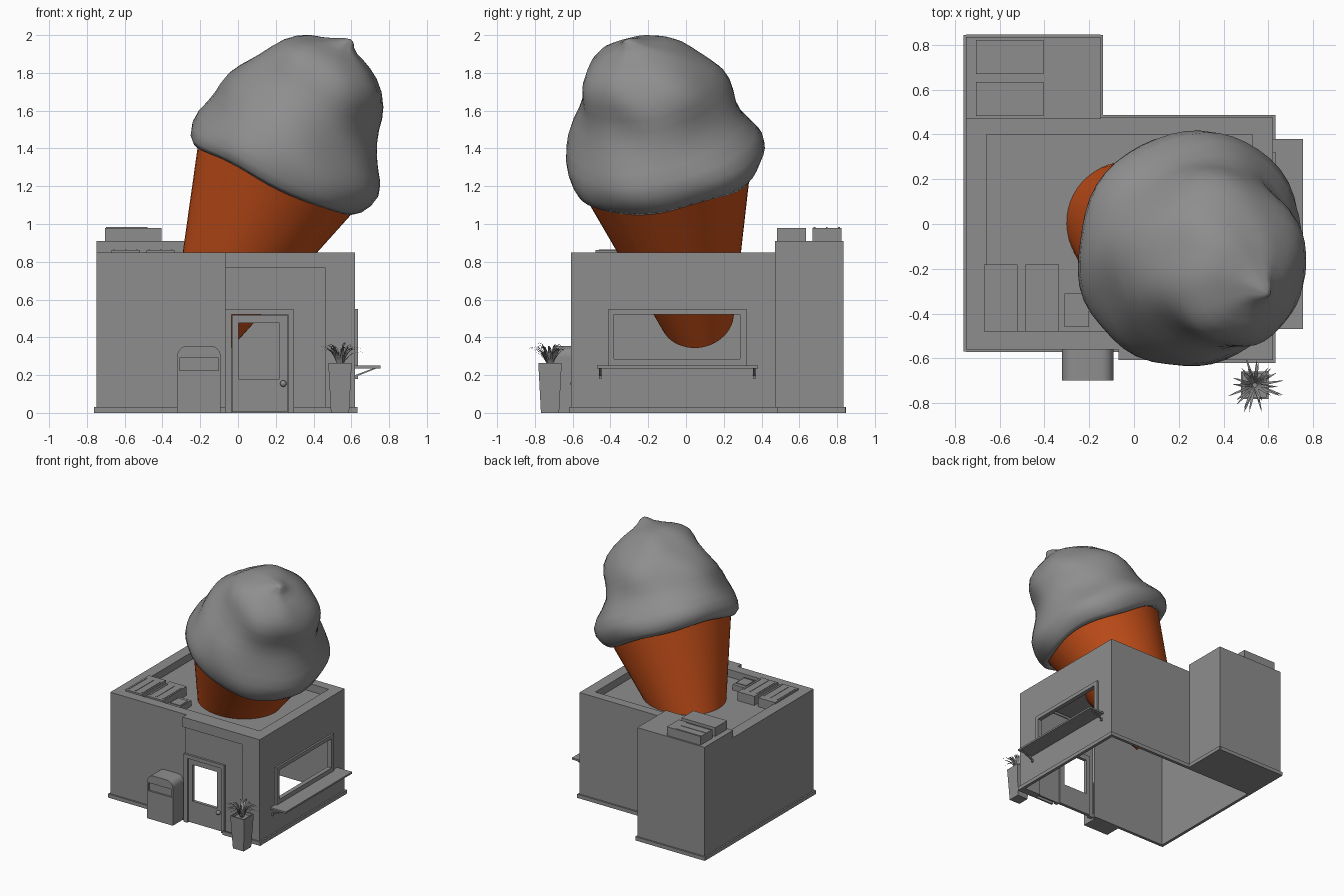
import bpy, bmesh, math, random
from mathutils import Vector

if "Cube" in bpy.data.objects:
    bpy.data.objects.remove(bpy.data.objects["Cube"])

random.seed(4)


def material(name, rgb):
    m = bpy.data.materials.new(name)
    m.diffuse_color = (*rgb, 1)
    m.use_nodes = True
    m.node_tree.nodes["Principled BSDF"].inputs["Base Color"].default_value = m.diffuse_color
    return m


GREY = material("dark_grey", (.27, .27, .27))
ORANGE = material("wafer_orange", (.57, .08, .01))


def finish(name, bm, smooth=0, mat=GREY):
    bmesh.ops.recalc_face_normals(bm, faces=bm.faces)
    me = bpy.data.meshes.new(name)
    bm.to_mesh(me)
    bm.free()
    me.materials.append(mat)
    ob = bpy.data.objects.new(name, me)
    bpy.context.collection.objects.link(ob)
    if smooth:
        bpy.context.view_layer.objects.active = ob
        ob.select_set(True)
        bpy.ops.object.shade_smooth_by_angle(angle=math.radians(smooth))
        ob.select_set(False)
    return ob


def boxes(name, *specs):
    """One object from boxes given as x0, x1, y0, y1, z0, z1."""
    bm = bmesh.new()
    for x0, x1, y0, y1, z0, z1 in specs:
        for v in bmesh.ops.create_cube(bm, size=1)["verts"]:
            v.co = ((x0 + x1) / 2 + v.co.x * (x1 - x0),
                    (y0 + y1) / 2 + v.co.y * (y1 - y0),
                    (z0 + z1) / 2 + v.co.z * (z1 - z0))
    return finish(name, bm)


def ring(a0, a1, b0, b1, ia0, ia1, ib0, ib1):
    """Rectangles around an opening, in any plane."""
    r = [(a0, ia0, b0, b1), (ia1, a1, b0, b1), (ia0, ia1, ib1, b1)]
    return r + ([(ia0, ia1, b0, ib0)] if ib0 > b0 else [])


def in_xz(rects, y0, y1):
    return [(a, b, y0, y1, c, d) for a, b, c, d in rects]


def in_yz(rects, x0, x1):
    return [(x0, x1, a, b, c, d) for a, b, c, d in rects]


def in_xy(rects, z0, z1):
    return [(a, b, c, d, z0, z1) for a, b, c, d in rects]


def prism(name, profile, plane_y, depth, smooth=0):
    """Extrude an x-z profile along y."""
    bm = bmesh.new()
    f = bm.faces.new([bm.verts.new((x, plane_y, z)) for x, z in profile])
    for v in bmesh.ops.extrude_face_region(bm, geom=[f])["geom"]:
        if isinstance(v, bmesh.types.BMVert):
            v.co.y += depth
    return finish(name, bm, smooth)


def loft(name, rings, smooth=0, mat=GREY):
    bm = bmesh.new()
    vs = [[bm.verts.new(p) for p in r] for r in rings]
    n = len(vs[0])
    for a, b in zip(vs, vs[1:]):
        for i in range(n):
            bm.faces.new((a[i], a[(i + 1) % n], b[(i + 1) % n], b[i]))
    bm.faces.new(vs[0])
    bm.faces.new(vs[-1])
    return finish(name, bm, smooth, mat)


# Thin hollow walls with door and window openings, open underneath
W = 0.012
boxes("side_and_back_walls", (-.75, -.75 + W, -.56, .475, 0, .85),
      (-.75, .62, .475 - W, .475, 0, .85),
      *in_yz(ring(-.608, .475, 0, .85, -.38, .285, .285, .52), .62 - W, .62))
boxes("front_wall", (-.75, -.07, -.56, -.56 + W, 0, .85),
      *in_xz(ring(-.07, .46, 0, .77, -.035, .265, 0, .52), -.58, -.58 + W))
boxes("corner_surround", (-.07, .62, -.608, -.56, .77, .85),
      (.46, .62, -.608, -.56, 0, .77))
boxes("parapet", *in_xy(ring(-.75, .62, -.56, .475, -.66, .53, -.48, .40), .79, .85))
boxes("roof", (-.74, .61, -.55, .465, .78, .79))
boxes("rear_annex", (-.75, -.15, .47, .835, 0, .91))

# Skirting around the footprint
boxes("skirting", (-.762, -.75, -.57, .845, 0, .03), (-.75, -.07, -.572, -.56, 0, .03),
      (.295, .632, -.62, -.608, 0, .03), (.62, .632, -.608, .487, 0, .03),
      (-.14, .62, .475, .487, 0, .03), (-.15, -.138, .475, .845, 0, .03),
      (-.75, -.15, .835, .847, 0, .03))

# Serving window, shelf and brackets
boxes("window_frame", *in_yz(ring(-.41, .32, .25, .55, -.38, .285, .285, .52), .60, .635))
boxes("serving_shelf", (.62, .755, -.47, .38, .236, .25))
for y in (-.46, .355):
    prism("shelf_bracket", [(.62, .18), (.635, .18), (.635, .196), (.735, .236),
                            (.715, .236), (.62, .20)], y, .012)

# Door with open glazing and round knob
boxes("door_frame", *in_xz(ring(-.07, .295, 0, .55, -.035, .265, 0, .52), -.597, -.57))
boxes("door", *in_xz(ring(-.033, .263, .005, .518, .003, .22, .18, .475), -.585, -.56))
bm = bmesh.new()
bmesh.ops.create_uvsphere(bm, u_segments=16, v_segments=10, radius=.017)
bmesh.ops.translate(bm, verts=bm.verts, vec=(.24, -.595, .155))
finish("door_knob", bm, 60)

# Litter bin: base, recessed flap, cheeks, rounded hood
boxes("bin_base", (-.322, -.092, -.70, -.56, 0, .225))
boxes("bin_flap", (-.31, -.104, -.685, -.56, .225, .29))
boxes("bin_cheeks", (-.322, -.31, -.70, -.56, .225, .29), (-.104, -.092, -.70, -.56, .225, .29))
hood = [(-.322, .29), (-.092, .29)]
for cx, start in ((-.147, 0), (-.267, 90)):
    for k in range(7):
        a = math.radians(start + k * 15)
        hood.append((cx + .055 * math.cos(a), .30 + .055 * math.sin(a)))
prism("bin_hood", hood, -.70, .14, 45)

# Rooftop machines with slats
for n, (x0, x1, y0, y1) in enumerate([(-.67, -.52, -.48, -.18), (-.485, -.335, -.48, -.18),
                                      (-.31, -.20, -.46, -.31)]):
    h = .863 if n < 2 else .835
    boxes("roof_machine", (x0, x1, y0, y1, .79, h))
    if n < 2:
        boxes("machine_slats", *[(x0 + f - .004, x0 + f + .004, y0 + .02, y1 - .05, h, h + .003)
                                 for f in (.015, .075, .135)])
    else:
        boxes("machine_lid", (x0 + .01, x1 - .01, y0 + .02, y1 - .03, h, h + .006))
for y in (.482, .67):
    boxes("annex_machine", (-.705, -.405, y, y + .152, .91, .98))
boxes("annex_machine_slats", *[(-.70, -.48, y - .005, y + .005, .978, .983) for y in (.68, .745, .81)])

# Square tapered planter with soil and arching leaves
px, py = .54, -.72


def square(h, z):
    return [(px + a * h, py + b * h, z) for a, b in ((-1, -1), (1, -1), (1, 1), (-1, 1))]


loft("planter", [square(.048, 0), square(.062, .265), square(.053, .265), square(.052, .245)])
bm = bmesh.new()
for i in range(30):
    ang = i * 2.4 + random.uniform(-.2, .2)
    reach = random.uniform(.06, .125)
    top = .14 - reach * .4 + random.uniform(-.02, .01)
    out = Vector((math.cos(ang), math.sin(ang), 0))
    side = Vector((-out.y, out.x, 0))
    prev = None
    for k in range(6):
        t = k / 5
        c = Vector((px, py, .25)) + out * (.01 + reach * t ** 1.2)
        c.z += top * math.sin(t * 2.0)
        w = .008 * (1 - t) ** .6 + .0004
        cur = [bm.verts.new(c - side * w), bm.verts.new(c + side * w)]
        if prev:
            bm.faces.new((prev[0], prev[1], cur[1], cur[0]))
        prev = cur
finish("plant_leaves", bm)

# Leaning wafer cone, sunk through the roof and cut at a slant below
apex = Vector((-.425, .184, -.09))
d = Vector((.466, -.21, 1)).normalized()
ex = (Vector((1, 0, 0)) - d * d.x).normalized()
ey = d.cross(ex)


def around(s, r, th):
    return apex + d * s + (ex * math.cos(th) + ey * math.sin(th)) * r


N = 48
TH = [2 * math.pi * i / N for i in range(N)]
cone = [[around(b - c * math.cos(t), (b - c * math.cos(t)) * .299, t) for t in TH]
        for b, c in ((.645, .075), (1.0, 0), (1.58, 0))]
loft("wafer_cone", cone, 45, ORANGE)

# Soft-serve swirl: lathe profile with a soft spiral ridge and drooping hem
prof = [(1.56, .40), (1.51, .445), (1.495, .48), (1.525, .51), (1.58, .53), (1.64, .53),
        (1.70, .507), (1.76, .475), (1.82, .448), (1.88, .425), (1.94, .40), (2.0, .378),
        (2.06, .352), (2.12, .32), (2.18, .277), (2.23, .222), (2.265, .165), (2.29, .11),
        (2.325, .06), (2.36, .03), (2.375, .006)]
rings = []
for i, (s, r) in enumerate(prof):
    u = max(0, (s - 1.6) / .75)
    amp = .018 * min(1, i / 6) * min(1, r / .15)
    lean = Vector((.03, -.045, -.075)) * u ** 4
    row = []
    for t in TH:
        hem = max(0, 1 - i / 7) * (.03 - .03 * math.sin(t) + .012 * math.sin(3 * t + 1)
                                   + .012 * math.sin(5 * t))
        ridge = math.sin(t + 2 * math.pi * s / .40 + .314)
        lump = (.008 * math.sin(4 * t - 9 * s) + .005 * math.sin(7 * t + 14 * s)) * min(1, r / .3)
        row.append(around(s + hem, r + amp * ridge + lump, t) + lean)
    rings.append(row)
lift = 2.0 - max(p.z for row in rings for p in row)
rings = [[p + Vector((0, 0, lift * min(1, max(0, (prof[i][0] - 1.6) / .5)))) for p in row]
         for i, row in enumerate(rings)]
loft("soft_serve", rings, 180)
